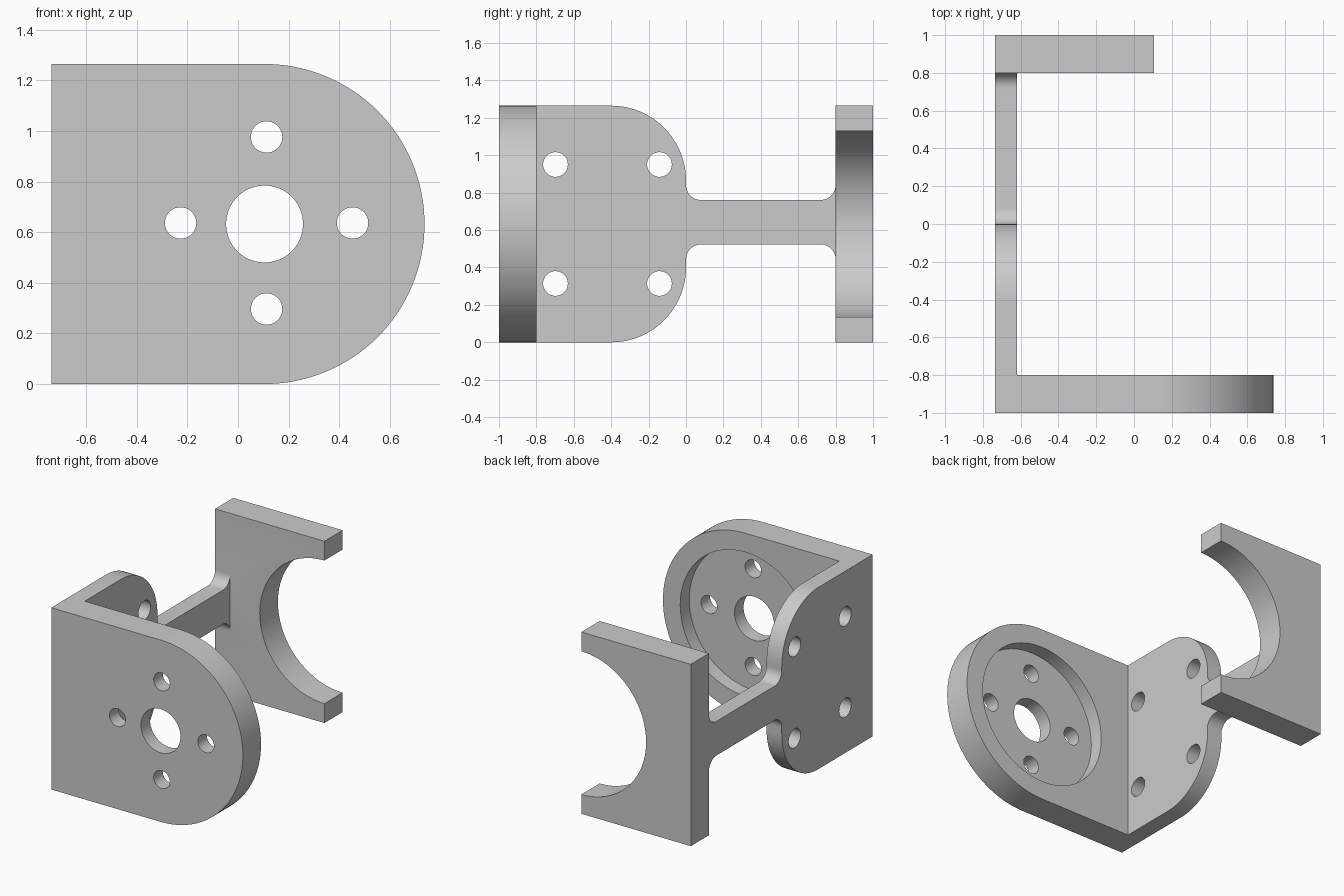
import bpy, bmesh
from math import sin, cos, radians

if "Cube" in bpy.data.objects:
    bpy.data.objects.remove(bpy.data.objects["Cube"], do_unlink=True)

# Main dimensions
LEFT, HEIGHT = -0.737, 1.265
MID = HEIGHT / 2
HUB = 0.105                      # x of the round end's centre

metal = bpy.data.materials.new("plain grey")
metal.use_nodes = True
grey = (0.6, 0.6, 0.6, 1)
metal.diffuse_color = grey
metal.node_tree.nodes["Principled BSDF"].inputs["Base Color"].default_value = grey


def arc(cx, cz, r, start, end, steps=24):
    angles = [radians(start + (end - start) * i / steps) for i in range(steps + 1)]
    return [(cx + r * cos(a), cz + r * sin(a)) for a in angles]


def circle(cx, cz, r):
    return arc(cx, cz, r, 0, 360, 72)[:-1]


def prism(name, outline, axis, low, high):
    """Extrude a closed outline (x or y, then z) along the other level axis."""
    bm = bmesh.new()
    place = (lambda u, v: (u, low, v)) if axis == "y" else (lambda u, v: (low, u, v))
    face = bm.faces.new([bm.verts.new(place(u, v)) for u, v in outline])
    grown = bmesh.ops.extrude_face_region(bm, geom=[face])["geom"]
    shift = (0, high - low, 0) if axis == "y" else (high - low, 0, 0)
    bmesh.ops.translate(bm, vec=shift,
                        verts=[g for g in grown if isinstance(g, bmesh.types.BMVert)])
    bmesh.ops.recalc_face_normals(bm, faces=bm.faces)
    mesh = bpy.data.meshes.new(name)
    bm.to_mesh(mesh)
    bm.free()
    mesh.materials.append(metal)
    obj = bpy.data.objects.new(name, mesh)
    bpy.context.collection.objects.link(obj)
    return obj


def combine(target, other, operation):
    """Apply one boolean and drop the helper."""
    mod = target.modifiers.new("combine", "BOOLEAN")
    mod.operation, mod.solver, mod.object = operation, "EXACT", other
    other.hide_render = True
    bpy.context.view_layer.objects.active = target
    bpy.ops.object.modifier_apply(modifier=mod.name)
    bpy.data.objects.remove(other, do_unlink=True)


# Front plate with a round end
bracket = prism("motor_bracket",
                [(LEFT, 0)] + arc(HUB, MID, MID, -90, 90, 64) + [(LEFT, HEIGHT)],
                "y", -1, -0.8)

# Side panel narrowing through fillets into the connecting bar
R, F = 0.4, 0.08
low, high = 0.523, 0.761
side = ([(-0.9, 0)] + arc(-R, R, R, -90, 0)
        + arc(F, low - F, F, 180, 90, 12) + arc(0.8 - F, low - F, F, 90, 0, 12)
        + [(0.9, low - F), (0.9, high + F)]
        + arc(0.8 - F, high + F, F, 0, -90, 12) + arc(F, high + F, F, 270, 180, 12)
        + arc(-R, HEIGHT - R, R, 0, 90) + [(-0.9, HEIGHT)])
combine(bracket, prism("side_panel", side, "x", LEFT, -0.62), "UNION")

# Back plate
back = [(LEFT, 0), (HUB, 0), (HUB, HEIGHT), (LEFT, HEIGHT)]
combine(bracket, prism("back_plate", back, "y", 0.8, 1), "UNION")

# Recess, shaft hole and open half-round cradle
for name, radius, y0, y1 in (("recess", 0.5, -0.9, -0.7),
                             ("shaft_hole", 0.152, -1.1, -0.7),
                             ("cradle", 0.498, 0.7, 1.1)):
    combine(bracket, prism(name, circle(HUB, MID, radius), "y", y0, y1), "DIFFERENCE")

# Four screw holes around the shaft
for dx, dz in ((1, 0), (-1, 0), (0, 1), (0, -1)):
    hole = circle(HUB + 0.008 + 0.34 * dx, MID + 0.004 + 0.34 * dz, 0.062)
    combine(bracket, prism("screw_hole", hole, "y", -1.1, -0.7), "DIFFERENCE")

# Four mounting holes in the side panel
for y in (-0.698, -0.142):
    for dz in (-0.318, 0.318):
        hole = circle(y, MID + dz, 0.066)
        combine(bracket, prism("mount_hole", hole, "x", -0.9, -0.5), "DIFFERENCE")

# Smooth curves, crisp edges
bpy.ops.object.select_all(action="DESELECT")
bracket.select_set(True)
bpy.context.view_layer.objects.active = bracket
bpy.ops.object.shade_smooth_by_angle(angle=radians(30))
